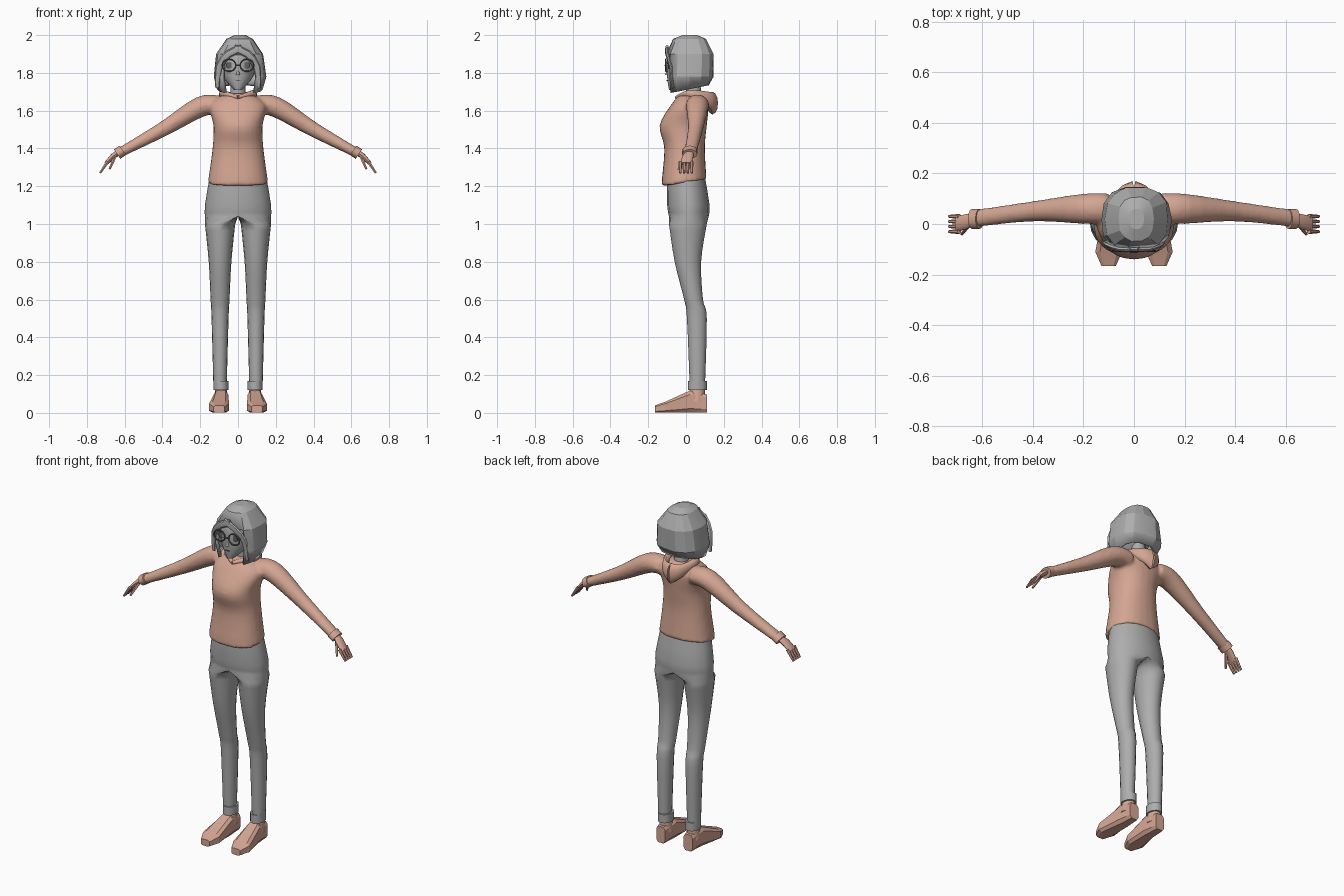
import bpy, bmesh, math, random
from mathutils import Vector

random.seed(4)
cube = bpy.data.objects.get("Cube")
if cube:
    bpy.data.objects.remove(cube, do_unlink=True)

X, Y, Z = Vector.Fill(3, 0), Vector.Fill(3, 0), Vector.Fill(3, 0)
X.x = Y.y = Z.z = 1


def material(name, red, green, blue):
    mat = bpy.data.materials.new(name)
    mat.use_nodes = True
    mat.diffuse_color = (red, green, blue, 1)
    shader = next(node for node in mat.node_tree.nodes if node.type == 'BSDF_PRINCIPLED')
    shader.inputs["Base Color"].default_value = mat.diffuse_color
    return mat


PEACH = material("soft_peach", .66, .38, .29)
GREY = material("mid_grey", .42, .42, .42)
DARK = material("dark_grey", .12, .12, .12)


def spline(rows, steps=4):
    """Fill in smooth rows between the given ones."""
    padded = [rows[0], *rows, rows[-1]]
    result = []
    for before, start, end, after in zip(padded, padded[1:], padded[2:], padded[3:]):
        for step in range(steps):
            t = step / steps
            result.append([q + t / 2 * (r - p + t * (2 * p - 5 * q + 4 * r - s + t * (3 * (q - r) + s - p)))
                           for p, q, r, s in zip(before, start, end, after)])
    return result + [rows[-1]]


def upright(rows, x=0):
    """Turn (z, half_width, y_front, y_back) into loft rows."""
    return [(x, (front + back) / 2, z, width, (back - front) / 2)
            for z, width, front, back in rows]


def loft(bm, rows, u, v=None, sides=12, power=1, turn=0):
    """Skin rings (x, y, z, size_u, size_v); without v the rings follow the path."""
    rings = []
    for index, (*centre, size_u, size_v) in enumerate(rows):
        across = v
        if v is None:
            behind, ahead = rows[max(index - 1, 0)], rows[min(index + 1, len(rows) - 1)]
            across = (Vector(ahead[:3]) - Vector(behind[:3])).cross(u).normalized()
        ring = []
        for side in range(sides):
            angle = math.tau * (side + turn) / sides
            cos, sin = math.cos(angle), math.sin(angle)
            offset = u * math.copysign(abs(cos) ** power, cos) * size_u
            offset += across * math.copysign(abs(sin) ** power, sin) * size_v
            ring.append(bm.verts.new(Vector(centre) + offset))
        rings.append(ring)
    for lower, upper in zip(rings, rings[1:]):
        for side in range(sides):
            follow = (side + 1) % sides
            bm.faces.new((lower[side], lower[follow], upper[follow], upper[side]))
    bm.faces.new(rings[0])
    bm.faces.new(rings[-1])
    bmesh.ops.recalc_face_normals(bm, faces=bm.faces)
    return bm


def slope_hem(bm, below, slope):
    """Raise the back and lower the front of the bottom edge."""
    for vert in bm.verts:
        if vert.co.z < below:
            vert.co.z += slope * vert.co.y


def finish(name, bm, mat, mirror=False, angle=40):
    mesh = bpy.data.meshes.new(name)
    bm.to_mesh(mesh)
    bm.free()
    mesh.materials.append(mat)
    part = bpy.data.objects.new(name, mesh)
    bpy.context.collection.objects.link(part)
    bpy.ops.object.select_all(action='DESELECT')
    part.select_set(True)
    bpy.context.view_layer.objects.active = part
    bpy.ops.object.shade_smooth_by_angle(angle=math.radians(angle))
    if mirror:
        part.modifiers.new("mirror", 'MIRROR')
    return part


def tube(name, rows, mat, u, v=None, mirror=True, angle=40, **shape):
    return finish(name, loft(bmesh.new(), rows, u, v, **shape), mat, mirror, angle)


def plate(name, x, y, z, width, height):
    """Thin oval detail on the face, mirrored when off centre."""
    rows = [(x, depth, z, width, height) for depth in (y, y - .009)]
    tube(name, rows, DARK, X, Z, mirror=x > 0)


# Trousers: half pelvis flowing into one leg, mirrored
pelvis = [(1.25, .15, -.1, .1), (1.1, .175, -.1, .125), (1.04, .175, -.09, .12)]
leg = [(1, .08, -.09, .11), (.8, .06, -.06, .08), (.6, .05, -.01, .09),
       (.5, .045, .005, .11), (.13, .035, .02, .1)]
bm = loft(bmesh.new(), spline(upright(pelvis), 2) + spline(upright(leg, x=.095)), X, Y, sides=16)
for vert in bm.verts:
    if vert.co.x < 1e-5:
        vert.co.x = 0
hidden = [face for face in bm.faces if not any(vert.co.x for vert in face.verts)]
bmesh.ops.delete(bm, geom=hidden, context='FACES')
finish("trousers", bm, GREY, mirror=True, angle=60)
tube("trouser_cuff", upright([(.17, .04, .01, .11), (.12, .04, .01, .11)], x=.09), GREY, X, Y)

# Shoes
shoe = [(.09, .11, .05, .03, .05), (.09, .02, .06, .04, .06),
        (.1, -.11, .03, .055, .03), (.1, -.165, .02, .03, .02)]
tube("shoe", shoe, PEACH, X, Z, angle=15, sides=8, power=.5, turn=.5)
tube("shoe_collar", upright([(.06, .04, .01, .1), (.13, .03, .02, .1)], x=.09), PEACH, X, Y)

# Hoodie: torso and both sleeves fused into one smooth skin
torso = [(1.22, .16, -.13, .11), (1.4, .135, -.115, .1), (1.52, .13, -.14, .11),
         (1.63, .15, -.08, .12), (1.69, .07, -.03, .1)]
sleeve = [(.1, .06, 1.63, .06, .05), (.2, .06, 1.62, .06, .055),
          (.4, .05, 1.5, .04, .04), (.64, .02, 1.37, .035, .025)]
bm = loft(bmesh.new(), spline(upright(torso)), X, Y, sides=24, power=.9)
slope_hem(bm, below=1.25, slope=.16)
for sign in (1, -1):
    loft(bm, [(sign * x, *rest) for x, *rest in spline(sleeve)], Y, sides=16)
hoodie = finish("hoodie", bm, PEACH)
fuse = hoodie.modifiers.new("fuse", 'REMESH')
fuse.mode, fuse.voxel_size, fuse.use_smooth_shade = 'VOXEL', .01, True
soften = hoodie.modifiers.new("soften", 'SMOOTH')
soften.iterations = 5
tube("sleeve_cuff", [(.61, .02, 1.39, .04, .03), (.64, .02, 1.37, .04, .03)], PEACH, Y)

# Hood lying around the neck, heavier at the back
hood = [(0, -.05, 1.67, .01, .01), (.08, .02, 1.69, .02, .02),
        (.05, .12, 1.66, .04, .02), (0, .14, 1.64, .06, .03)]
tube("hood", spline(hood), PEACH, Z)

# Hands
palm = [(.63, .02, 1.38, .02, .015), (.66, .01, 1.36, .03, .015), (.7, 0, 1.32, .03, .01)]
tube("palm", palm, PEACH, Y)
for index, finger in enumerate(("little", "ring", "middle", "index")):
    y = .03 - index * .02
    tube(finger + "_finger", [(.69, y, 1.33, .01, .01), (.73, y, 1.27, .006, .006)],
         PEACH, Y, sides=6)
tube("thumb", [(.65, 0, 1.36, .01, .01), (.68, -.04, 1.29, .006, .006)], PEACH, Y, sides=6)

# Head, neck, nose
head = [(1.71, .02, -.09, -.04), (1.78, .08, -.1, .08), (1.88, .1, -.1, .11), (1.95, .07, -.07, .09)]
tube("head", spline(upright(head)), GREY, X, Y, mirror=False, angle=60, sides=20)
tube("neck", upright([(1.64, .04, 0, .09), (1.78, .04, 0, .07)]), GREY, X, Y, mirror=False)
tube("nose", upright([(1.79, .01, -.11, -.09), (1.82, .004, -.1, -.09)]), GREY, X, Y, mirror=False)

# Painted face details
plate("eye", .045, -.086, 1.84, .017, .017)
plate("brow", .045, -.084, 1.89, .024, .003)
plate("mouth", 0, -.094, 1.76, .014, .002)

# Glasses
wire = (.004, .004)
circle = [math.tau * step / 20 for step in range(21)]
rim = [(.048 + .036 * math.cos(angle), -.106, 1.84 + .032 * math.sin(angle), *wire) for angle in circle]
tube("glasses_rim", rim, DARK, Y, sides=6)
tube("glasses_bridge", [(0, -.11, 1.84, *wire), (.015, -.11, 1.84, *wire)], DARK, Y, sides=6)
tube("glasses_temple", [(.08, -.1, 1.85, *wire), (.1, -.04, 1.85, *wire)], DARK, Z, sides=6)

# Bob haircut: faceted shell with an opening for the face
hair = [(2, .03, -.02, .06), (1.98, .07, -.07, .11), (1.9, .125, -.105, .145),
        (1.78, .14, -.11, .145), (1.71, .12, -.1, .12)]
bm = loft(bmesh.new(), upright(hair, x=.01), X, Y, sides=14, power=.8)
slope_hem(bm, below=1.75, slope=.2)
for vert in bm.verts:
    if vert.co.z < 1.99:
        vert.co.xy *= random.uniform(.97, 1.03)
opening = []
for face in bm.faces:
    spot = face.calc_center_median()
    over_face = abs(spot.x - .01) < .085 and spot.y < -.03 and spot.z < 1.88
    underside = len(face.verts) > 4 and spot.z < 1.8
    if over_face or underside:
        opening.append(face)
bmesh.ops.delete(bm, geom=opening, context='FACES')
shell = finish("hair", bm, GREY, angle=18)
thickness = shell.modifiers.new("thickness", 'SOLIDIFY')
thickness.thickness, thickness.offset = .018, -1

# Fringe locks swept from an off-centre parting
lock = [(-.02, -.1, 1.93, .01, .02), (.05, -.1, 1.9, .01, .02),
        (.1, -.08, 1.83, .01, .02), (.11, -.07, 1.72, .006, .01)]
for name, sign in (("right_fringe", -1), ("left_fringe", 1)):
    rows = [(sign * x, *rest) for x, *rest in spline(lock, 2)]
    tube(name, rows, GREY, Y, mirror=False, angle=25, sides=8)
